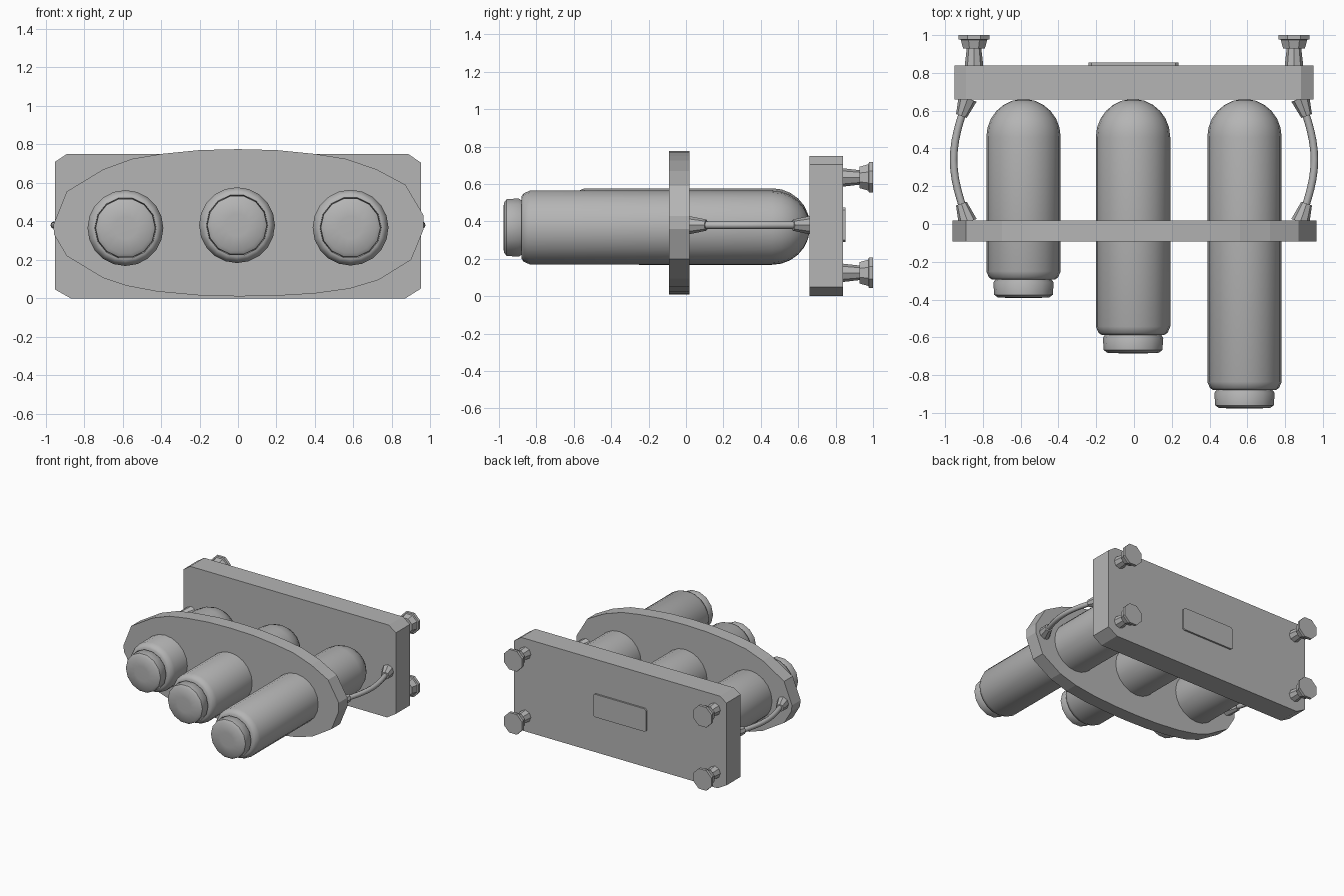
import bpy, bmesh, math
from mathutils import Vector, Matrix

if "Cube" in bpy.data.objects:
    bpy.data.objects.remove(bpy.data.objects["Cube"], do_unlink=True)

GREY = (0.46, 0.46, 0.46, 1)
grey = bpy.data.materials.new("plain_grey")
grey.use_nodes = True
grey.diffuse_color = GREY
grey.node_tree.nodes["Principled BSDF"].inputs["Base Color"].default_value = GREY


def finish(name, bm, smooth=None):
    bmesh.ops.recalc_face_normals(bm, faces=bm.faces)
    mesh = bpy.data.meshes.new(name)
    bm.to_mesh(mesh)
    bm.free()
    mesh.materials.append(grey)
    obj = bpy.data.objects.new(name, mesh)
    bpy.context.collection.objects.link(obj)
    if smooth:
        bpy.ops.object.select_all(action="DESELECT")
        obj.select_set(True)
        bpy.context.view_layer.objects.active = obj
        bpy.ops.object.shade_smooth_by_angle(angle=math.radians(smooth))
    return obj


def slab(name, outline, y0, y1):
    """Extrude an x/z outline along y."""
    bm = bmesh.new()
    face = bm.faces.new([bm.verts.new((x, y0, z)) for x, z in outline])
    new = bmesh.ops.extrude_face_region(bm, geom=[face])["geom"]
    verts = [v for v in new if isinstance(v, bmesh.types.BMVert)]
    bmesh.ops.translate(bm, verts=verts, vec=(0, y1 - y0, 0))
    return finish(name, bm)


def sweep(name, path, radii, sides, smooth=None, turn=0.0):
    """Skin rings of the given radii along a path lying in a level plane."""
    bm = bmesh.new()
    path = [Vector(p) for p in path]
    rings = []
    for i, (p, r) in enumerate(zip(path, radii)):
        along = path[min(i + 1, len(path) - 1)] - path[max(i - 1, 0)]
        side = along.cross(Vector((0, 0, 1))).normalized()
        ring = []
        for k in range(sides):
            a = math.tau * k / sides + turn
            ring.append(bm.verts.new(p + r * (side * math.cos(a) + Vector((0, 0, math.sin(a))))))
        rings.append(ring)
    for a, b in zip(rings, rings[1:]):
        for k in range(sides):
            n = (k + 1) % sides
            bm.faces.new((a[k], a[n], b[n], b[k]))
    bm.faces.new(rings[0])
    bm.faces.new(rings[-1])
    return finish(name, bm, smooth)


def lathe(name, x, z, profile, sides, smooth=None, turn=0.0):
    """Turn a (y, radius) profile about a front-to-back axis."""
    return sweep(name, [(x, y, z) for y, r in profile], [r for y, r in profile],
                 sides, smooth, turn)


# Rear board with clipped corners
slab("rear_board", [(-0.95, 0.045), (-0.87, 0), (0.87, 0), (0.95, 0.05),
                    (0.95, 0.705), (0.885, 0.75), (-0.89, 0.75), (-0.95, 0.71)], 0.66, 0.84)

# Raised panel on the back of the board
slab("back_panel", [(-0.24, 0.3), (-0.225, 0.29), (0.22, 0.29), (0.235, 0.3),
                    (0.235, 0.46), (0.22, 0.475), (-0.225, 0.475), (-0.24, 0.46)], 0.84, 0.854)

# Oval plate holding the cylinders
slab("oval_plate", [(-0.96, 0.38), (-0.89, 0.555), (-0.7, 0.67), (-0.55, 0.725), (-0.4, 0.75),
                    (-0.2, 0.77), (0, 0.775), (0.2, 0.77), (0.4, 0.75), (0.56, 0.725),
                    (0.72, 0.67), (0.87, 0.59), (0.965, 0.43), (0.965, 0.36), (0.9, 0.2),
                    (0.73, 0.095), (0.58, 0.05), (0.4, 0.025), (0.2, 0.013), (0, 0.01),
                    (-0.2, 0.015), (-0.42, 0.035), (-0.58, 0.065), (-0.7, 0.105),
                    (-0.89, 0.22), (-0.955, 0.33)], -0.092, 0.018)

# Three cylinders of growing length, each with a domed rear and a front cap
for label, x, z, front in (("right", -0.585, 0.365, -0.295),
                           ("middle", -0.005, 0.38, -0.588),
                           ("left", 0.585, 0.367, -0.88)):
    body = [(front, 0.165), (front + 0.012, 0.183), (front + 0.045, 0.197), (0.46, 0.197)]
    for step in range(1, 7):
        a = math.radians(14.5 * step)
        body.append((0.46 + 0.202 * math.sin(a), 0.197 * math.cos(a)))
    lathe(label + "_cylinder", x, z, body, 20, 50)
    lathe(label + "_cap", x, z,
          [(front - 0.097, 0.06), (front - 0.094, 0.135), (front - 0.08, 0.155),
           (front - 0.015, 0.16), (front + 0.002, 0.148), (front + 0.02, 0.148)], 14, 50)

# Four flared knobs on the back, and two bowed side cables with end boots
for label, s in (("left", 1), ("right", -1)):
    for level, z in (("upper", 0.635), ("lower", 0.125)):
        lathe(f"{label}_{level}_stem", s * 0.847, z, [(0.83, 0.05), (0.935, 0.038)], 8)
        lathe(f"{label}_{level}_knob", s * 0.847, z,
              [(0.928, 0.062), (0.975, 0.076), (0.978, 0.088), (1.0, 0.088)], 8, None, math.pi / 8)
    cable = []
    for step in range(13):
        t = step / 12
        cable.append((s * (0.89 + 0.065 * math.sin(math.pi * t)), 0.04 + 0.6 * t, 0.38))
    sweep(label + "_cable", cable, [0.02] * 13, 8, 50)
    for end, y0, y1 in (("front", 0.01, 0.108), ("rear", 0.665, 0.572)):
        sweep(f"{label}_{end}_boot", [(s * 0.88, y0, 0.38), (s * 0.914, y1, 0.38)],
              [0.05, 0.03], 8)
